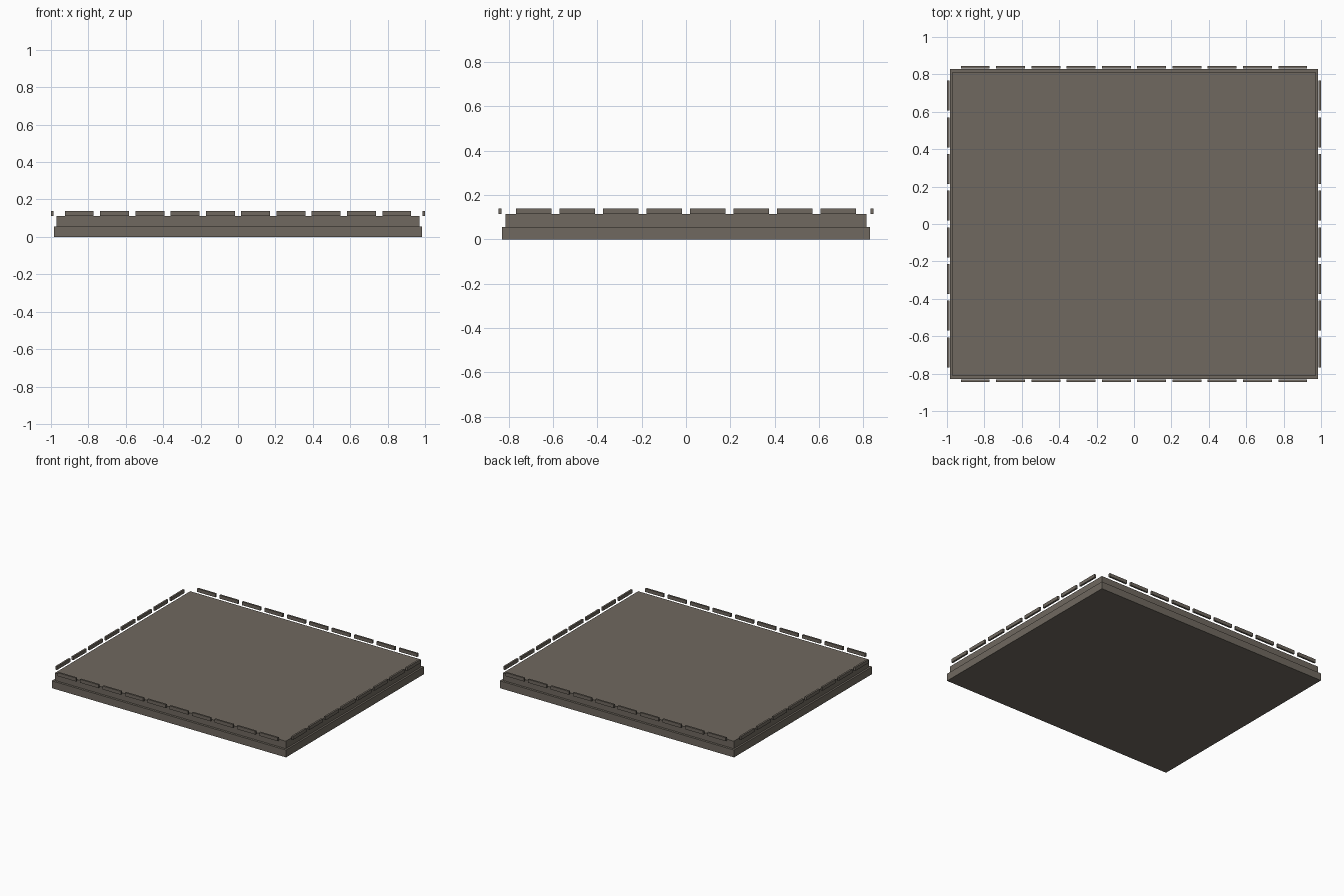
import bpy
import bmesh
from mathutils import Matrix, Vector

if "Cube" in bpy.data.objects:
    bpy.data.objects.remove(bpy.data.objects["Cube"])

stone = bpy.data.materials.new("stone")
stone.diffuse_color = (0.16, 0.14, 0.115, 1)
stone.use_nodes = True
stone.node_tree.nodes["Principled BSDF"].inputs["Base Color"].default_value = stone.diffuse_color


def make_boxes(name, boxes):
    """One object from boxes given as (centre, size)."""
    bm = bmesh.new()
    for centre, size in boxes:
        matrix = Matrix.Translation(centre) @ Matrix.Diagonal((*size, 1))
        bmesh.ops.create_cube(bm, size=1, matrix=matrix)
    mesh = bpy.data.meshes.new(name)
    bm.to_mesh(mesh)
    bm.free()
    mesh.materials.append(stone)
    obj = bpy.data.objects.new(name, mesh)
    bpy.context.collection.objects.link(obj)
    return obj


Z_STEP, Z_DECK, Z_TOP = 0.056, 0.113, 0.139   # level heights
HALF_X, HALF_Y, RIM = 1.0, 0.845, 0.014       # outer extents, block thickness

# Two stepped slabs
make_boxes("lower_slab", [(Vector((0, 0, Z_STEP / 2)), (1.97, 1.66, Z_STEP))])
make_boxes("upper_slab", [(Vector((0, 0, (Z_STEP + Z_DECK) / 2)),
                           (1.942, 1.626, Z_DECK - Z_STEP))])

# Rows of edge blocks standing just outside the slabs
z_mid, height = (Z_DECK + Z_TOP) / 2, Z_TOP - Z_DECK
for sign, x_name, y_name in ((-1, "left", "front"), (1, "right", "back")):
    y = sign * (HALF_Y - RIM / 2)
    make_boxes(y_name + "_edge_blocks",
               [(Vector(((i - 4.5) * 0.1885, y, z_mid)), (0.154, RIM, height))
                for i in range(10)])
    x = sign * (HALF_X - RIM / 2)
    make_boxes(x_name + "_edge_blocks",
               [(Vector((x, (i - 3.5) * 0.196, z_mid)), (RIM, 0.16, height))
                for i in range(8)])
